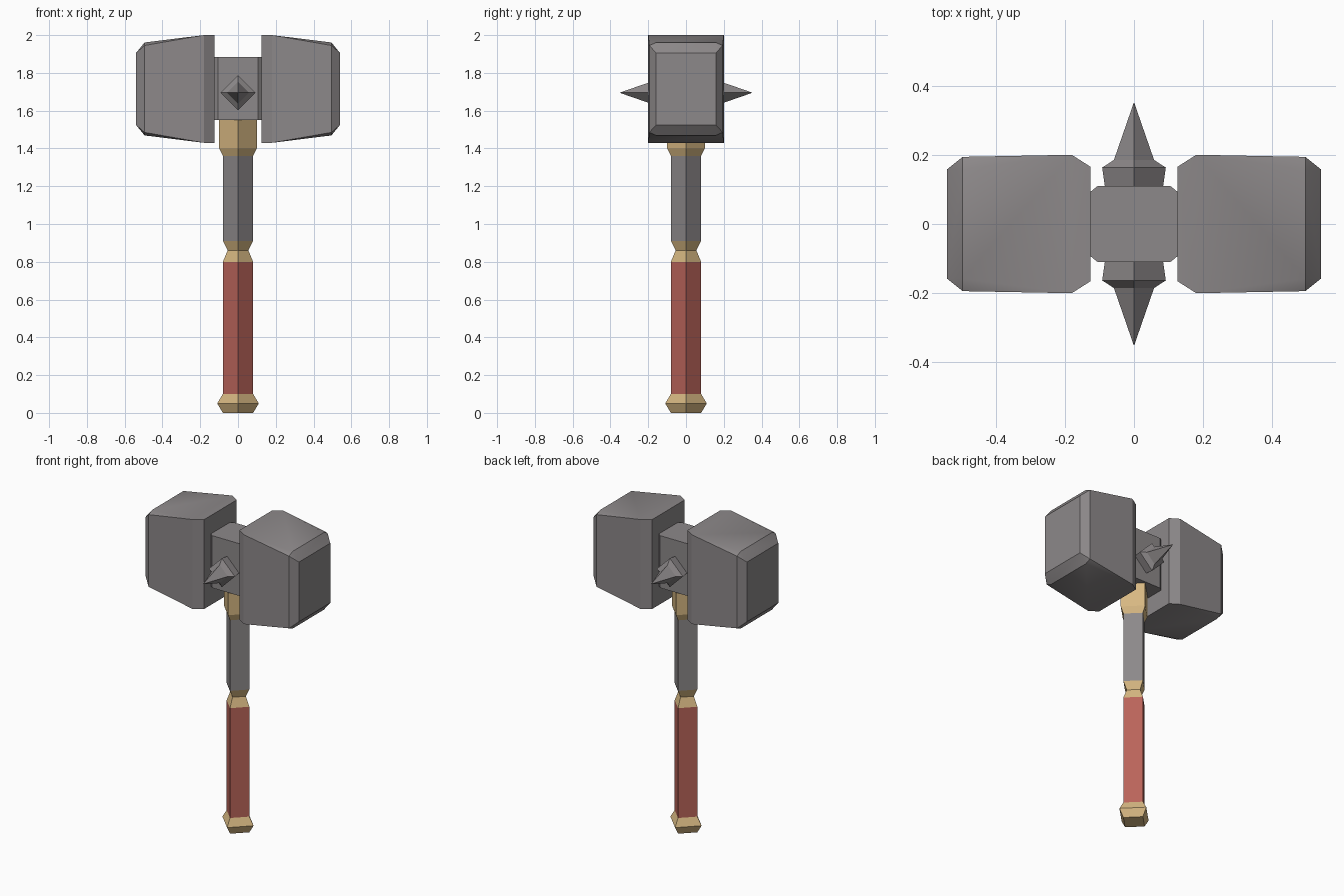
import bpy, bmesh, math
from mathutils import Vector

if "Cube" in bpy.data.objects:
    bpy.data.objects.remove(bpy.data.objects["Cube"])


def material(name, rgb):
    m = bpy.data.materials.new(name)
    m.diffuse_color = (*rgb, 1)
    m.use_nodes = True
    m.node_tree.nodes["Principled BSDF"].inputs["Base Color"].default_value = m.diffuse_color
    return m


STEEL = material("steel grey", (0.265, 0.248, 0.252))
GOLD = material("brass gold", (0.68, 0.48, 0.225))
RED = material("grip red", (0.49, 0.128, 0.103))


def loft(name, rings, mat, mirror=None):
    """Skin a list of equal-length point rings and cap both ends."""
    bm = bmesh.new()
    loops = [[bm.verts.new(Vector(p)) for p in r] for r in rings]
    n = len(loops[0])
    for a, b in zip(loops, loops[1:]):
        for i in range(n):
            j = (i + 1) % n
            bm.faces.new((a[i], a[j], b[j], b[i]))
    bm.faces.new(loops[0])
    bm.faces.new(loops[-1])
    bmesh.ops.remove_doubles(bm, verts=bm.verts, dist=0.0005)
    bmesh.ops.recalc_face_normals(bm, faces=bm.faces)
    me = bpy.data.meshes.new(name)
    bm.to_mesh(me)
    bm.free()
    me.materials.append(mat)
    ob = bpy.data.objects.new(name, me)
    bpy.context.collection.objects.link(ob)
    if mirror is not None:
        mod = ob.modifiers.new("mirror", "MIRROR")
        mod.use_axis = [mirror == k for k in range(3)]
        mod.use_mirror_merge = False
    return ob


def diamond_z(r, z):
    return [(r, 0, z), (0, r, z), (-r, 0, z), (0, -r, z)]


def octagon(hy, hz, cy, cz):
    """Rectangle outline with cut corners, in (u, v)."""
    return [(hy, hz - cz), (hy - cy, hz), (cy - hy, hz), (-hy, hz - cz),
            (-hy, cz - hz), (cy - hy, -hz), (hy - cy, -hz), (hy, cz - hz)]


# Handle sections, square turned on its corner: (radius, height)
for name, mat, profile in [
    ("pommel", GOLD, [(0.08, 0), (0.11, 0.05), (0.08, 0.10)]),
    ("grip", RED, [(0.08, 0.10), (0.08, 0.80)]),
    ("middle_collar", GOLD, [(0.08, 0.80), (0.055, 0.86), (0.08, 0.91)]),
    ("shaft", STEEL, [(0.08, 0.91), (0.08, 1.36)]),
    ("upper_collar", GOLD, [(0.08, 1.36), (0.10, 1.40), (0.10, 1.56)]),
]:
    loft(name, [diamond_z(r, z) for r, z in profile], mat)

# Centre block with cut vertical edges
loft("centre_block",
     [[(x, y, z) for x, y in octagon(0.127, 0.11, 0.022, 0.018)]
      for z in (1.55, 1.883)], STEEL)

# Hammer heads: tapering rings along x (half depth, half height, corner cuts)
CZ = 1.715
head_rings = [
    (0.125, 0.165, 0.285, 0, 0),
    (0.180, 0.200, 0.285, 0, 0),
    (0.495, 0.194, 0.246, 0.036, 0.016),
    (0.540, 0.158, 0.190, 0, 0),
]
head = loft("hammer_head",
            [[(x, u, CZ + v) for u, v in octagon(hy, hz, cy, cz)]
             for x, hy, hz, cy, cz in head_rings], STEEL, mirror=0)

# Spikes front and back
spike_rings = [(0.083, 0.10), (0.092, 0.163), (0.058, 0.185), (0.0, 0.35)]
loft("spike",
     [[(r, -y, 1.695), (0, -y, 1.695 + r), (-r, -y, 1.695), (0, -y, 1.695 - r)]
      for r, y in spike_rings[:-1]] + [[(0.0008 * c, -0.35, 1.695 + 0.0008 * s)
      for c, s in ((1, 0), (0, 1), (-1, 0), (0, -1))]], STEEL, mirror=1)

# Soft shading on the shallow head angles
bpy.context.view_layer.objects.active = head
head.select_set(True)
bpy.ops.object.shade_smooth_by_angle(angle=math.radians(30))
